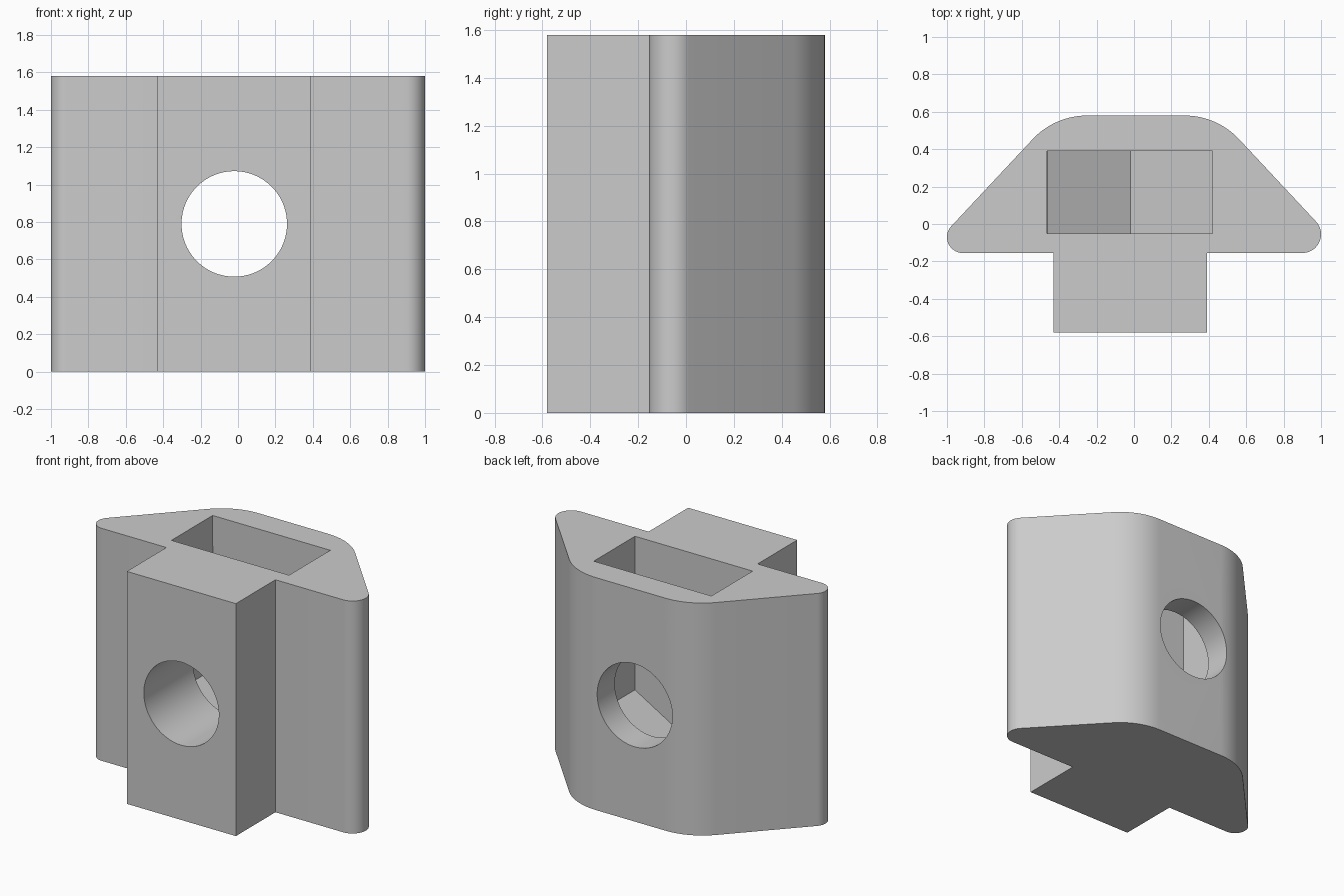
import bpy, bmesh, math
from mathutils import Vector

cube = bpy.data.objects.get("Cube")
if cube:
    bpy.data.objects.remove(cube, do_unlink=True)

HEIGHT = 1.58
HOLE_X, HOLE_Z, HOLE_R = -0.02, 0.79, 0.282

grey = bpy.data.materials.new("plain grey")
grey.use_nodes = True
colour = (0.6, 0.6, 0.6, 1)
grey.diffuse_color = colour
grey.node_tree.nodes["Principled BSDF"].inputs["Base Color"].default_value = colour


def arc(cx, cy, r, start, end, steps=16):
    angles = [math.radians(start + (end - start) * i / steps) for i in range(steps + 1)]
    return [(cx + r * math.cos(a), cy + r * math.sin(a)) for a in angles]


def prism(name, points, offset):
    """Extrude a closed 3D outline along the offset vector."""
    bm = bmesh.new()
    face = bm.faces.new([bm.verts.new(p) for p in points])
    moved = bmesh.ops.extrude_face_region(bm, geom=[face])["geom"]
    verts = [g for g in moved if isinstance(g, bmesh.types.BMVert)]
    bmesh.ops.translate(bm, verts=verts, vec=Vector(offset))
    bmesh.ops.recalc_face_normals(bm, faces=bm.faces)
    mesh = bpy.data.meshes.new(name)
    bm.to_mesh(mesh)
    bm.free()
    mesh.materials.append(grey)
    obj = bpy.data.objects.new(name, mesh)
    bpy.context.collection.objects.link(obj)
    return obj


# Body: wedge with rounded shoulders and tips, plus the square front stem
outline = [(-0.43, -0.58), (0.39, -0.58), (0.39, -0.155)]
outline += arc(0.90, -0.055, 0.10, -90, 42)
outline += arc(0.27, 0.18, 0.40, 42, 90)
outline += arc(-0.25, 0.18, 0.40, 90, 138)
outline += arc(-0.915, -0.07, 0.085, 138, 270)
outline += [(-0.43, -0.155)]
body = prism("nut_body", [(x, y, 0) for x, y in outline], (0, 0, HEIGHT))

# Pocket open at the top, ending in the V of a hexagon
half = 0.44
corner = half / math.sqrt(3)
pocket = [(HOLE_X - half - 0.005, HEIGHT + 0.1), (HOLE_X - half, HOLE_Z - corner),
          (HOLE_X, HOLE_Z - 2 * corner), (HOLE_X + half, HOLE_Z - corner),
          (HOLE_X + half, HEIGHT + 0.1)]
pocket_cutter = prism("pocket_cutter", [(x, -0.052, z) for x, z in pocket], (0, 0.443, 0))

# Bolt hole from front to back
circle = arc(HOLE_X, HOLE_Z, HOLE_R, 0, 360, 96)[:-1]
hole_cutter = prism("hole_cutter", [(x, -0.8, z) for x, z in circle], (0, 1.6, 0))

# Cut the openings and bake the result into the body
bpy.context.view_layer.objects.active = body
body.select_set(True)
for cutter in (pocket_cutter, hole_cutter):
    cutter.hide_render = True
    mod = body.modifiers.new(cutter.name, "BOOLEAN")
    mod.operation = "DIFFERENCE"
    mod.solver = "EXACT"
    mod.object = cutter
    bpy.ops.object.modifier_apply(modifier=mod.name)
    bpy.data.objects.remove(cutter, do_unlink=True)

bpy.ops.object.shade_smooth_by_angle(angle=math.radians(30))
